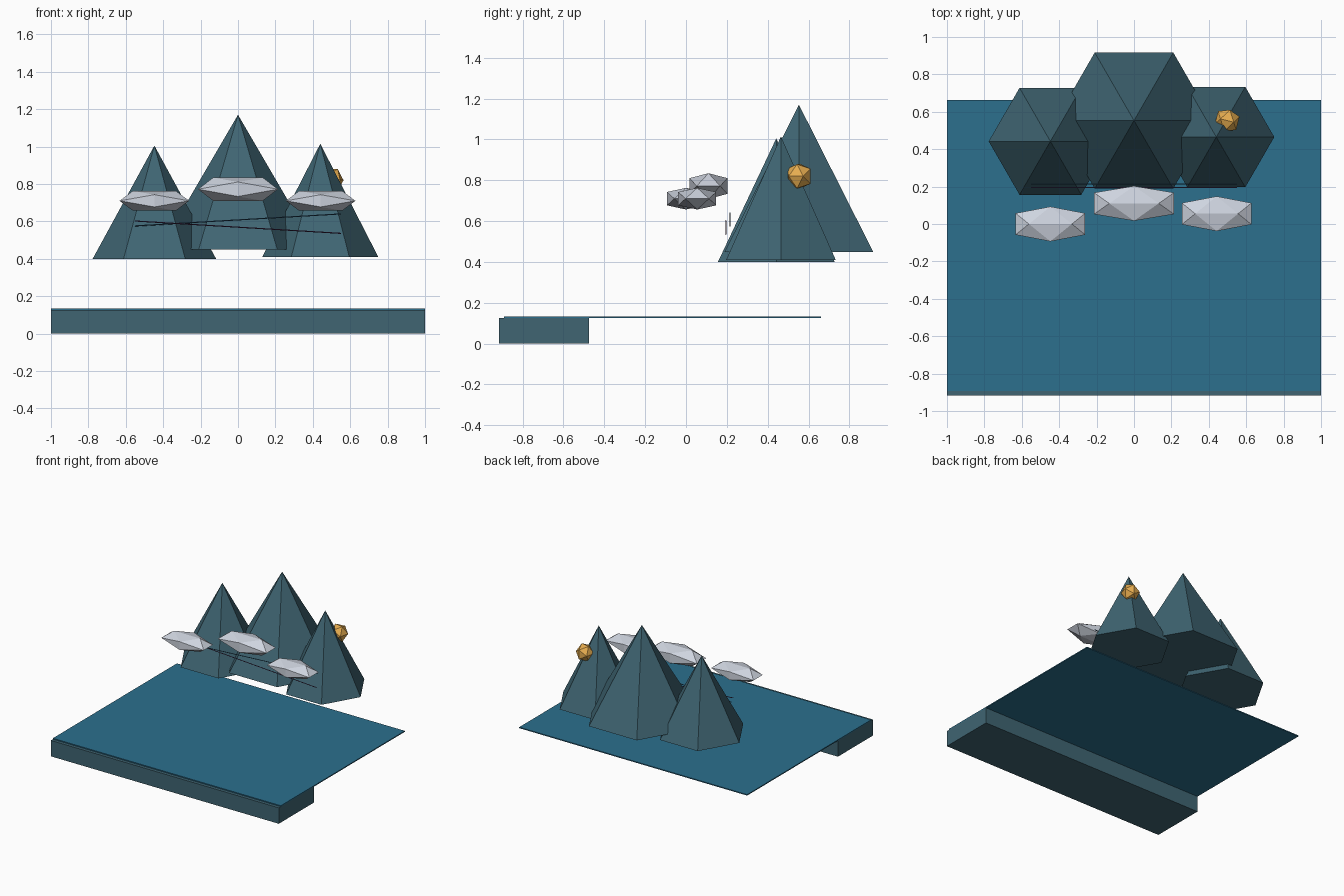
import bpy, bmesh, math
from mathutils import Vector

if "Cube" in bpy.data.objects:
    bpy.data.objects.remove(bpy.data.objects["Cube"])


def material(name, rgb):
    m = bpy.data.materials.new(name)
    m.diffuse_color = (*rgb, 1)
    m.use_nodes = True
    m.node_tree.nodes["Principled BSDF"].inputs["Base Color"].default_value = m.diffuse_color
    return m


STONE = material("slate", (0.05, 0.13, 0.17))
WATER = material("water_blue", (0.025, 0.16, 0.27))
CLOUD = material("mist", (0.62, 0.66, 0.74))
GOLD = material("gold", (0.80, 0.42, 0.08))
PURPLE = material("purple_thread", (0.08, 0.03, 0.10))
BLUE = material("blue_thread", (0.03, 0.10, 0.18))


def finish(name, bm, mat, loc=(0, 0, 0), rot_z=0):
    bmesh.ops.recalc_face_normals(bm, faces=bm.faces)
    me = bpy.data.meshes.new(name)
    bm.to_mesh(me)
    bm.free()
    me.materials.append(mat)
    ob = bpy.data.objects.new(name, me)
    ob.location = loc
    ob.rotation_euler.z = rot_z
    bpy.context.collection.objects.link(ob)
    return ob


def box(name, lo, hi, mat):
    lo, hi = Vector(lo), Vector(hi)
    bm = bmesh.new()
    bmesh.ops.create_cube(bm, size=1)
    bmesh.ops.scale(bm, vec=hi - lo, verts=bm.verts)
    return finish(name, bm, mat, (lo + hi) / 2)


def mountain(name, x, y, base, peak, radius):
    # six-sided pyramid with corners on the x axis
    bm = bmesh.new()
    ring = [bm.verts.new((radius * math.cos(i * math.pi / 3),
                          radius * math.sin(i * math.pi / 3), 0)) for i in range(6)]
    tip = bm.verts.new((0, 0, peak - base))
    bm.faces.new(ring[::-1])
    for i in range(6):
        bm.faces.new((ring[i], ring[(i + 1) % 6], tip))
    return finish(name, bm, STONE, (x, y, base))


def icosahedron(name, loc, half, mat, rot_z=0):
    # golden-ratio icosahedron aligned to its two-fold axes; half = half extents
    g = 2 / (1 + math.sqrt(5))
    bm = bmesh.new()
    for a in (-1, 1):
        for b in (-g, g):
            for p in ((a, b, 0), (0, a, b), (b, 0, a)):
                bm.verts.new(p)
    bmesh.ops.convex_hull(bm, input=bm.verts)
    bmesh.ops.scale(bm, vec=half, verts=bm.verts)
    return finish(name, bm, mat, loc, rot_z)


def thread(name, a, b, mat, radius=0.003):
    a, b = Vector(a), Vector(b)
    bm = bmesh.new()
    bmesh.ops.create_cone(bm, cap_ends=True, segments=6, radius1=radius,
                          radius2=radius, depth=(b - a).length)
    turn = (b - a).to_track_quat('Z', 'Y').to_matrix()
    bmesh.ops.rotate(bm, matrix=turn, verts=bm.verts)
    return finish(name, bm, mat, (a + b) / 2)


# ground block and thin water sheet
box("front_block", (-1, -0.917, 0), (1, -0.476, 0.126), STONE)
box("water_sheet", (-1, -0.892, 0.126), (1, 0.662, 0.134), WATER)

# floating mountains
mountain("centre_mountain", 0, 0.553, 0.45, 1.17, 0.42)
mountain("left_mountain", -0.447, 0.442, 0.40, 1.005, 0.33)
mountain("right_mountain", 0.44, 0.465, 0.41, 1.015, 0.31)

# clouds in front of the mountains
icosahedron("centre_cloud", (0, 0.11, 0.772), (0.214, 0.093, 0.0625), CLOUD)
icosahedron("left_cloud", (-0.447, 0, 0.71), (0.186, 0.093, 0.053), CLOUD)
icosahedron("right_cloud", (0.442, 0.055, 0.71), (0.186, 0.093, 0.053), CLOUD)

# small golden sun
icosahedron("sun", (0.498, 0.553, 0.82), (0.059, 0.059, 0.059), GOLD, -0.25)

# crossing threads
thread("purple_line", (-0.55, 0.195, 0.602), (0.55, 0.195, 0.536), PURPLE)
thread("blue_line", (-0.55, 0.215, 0.576), (0.55, 0.215, 0.64), BLUE)
